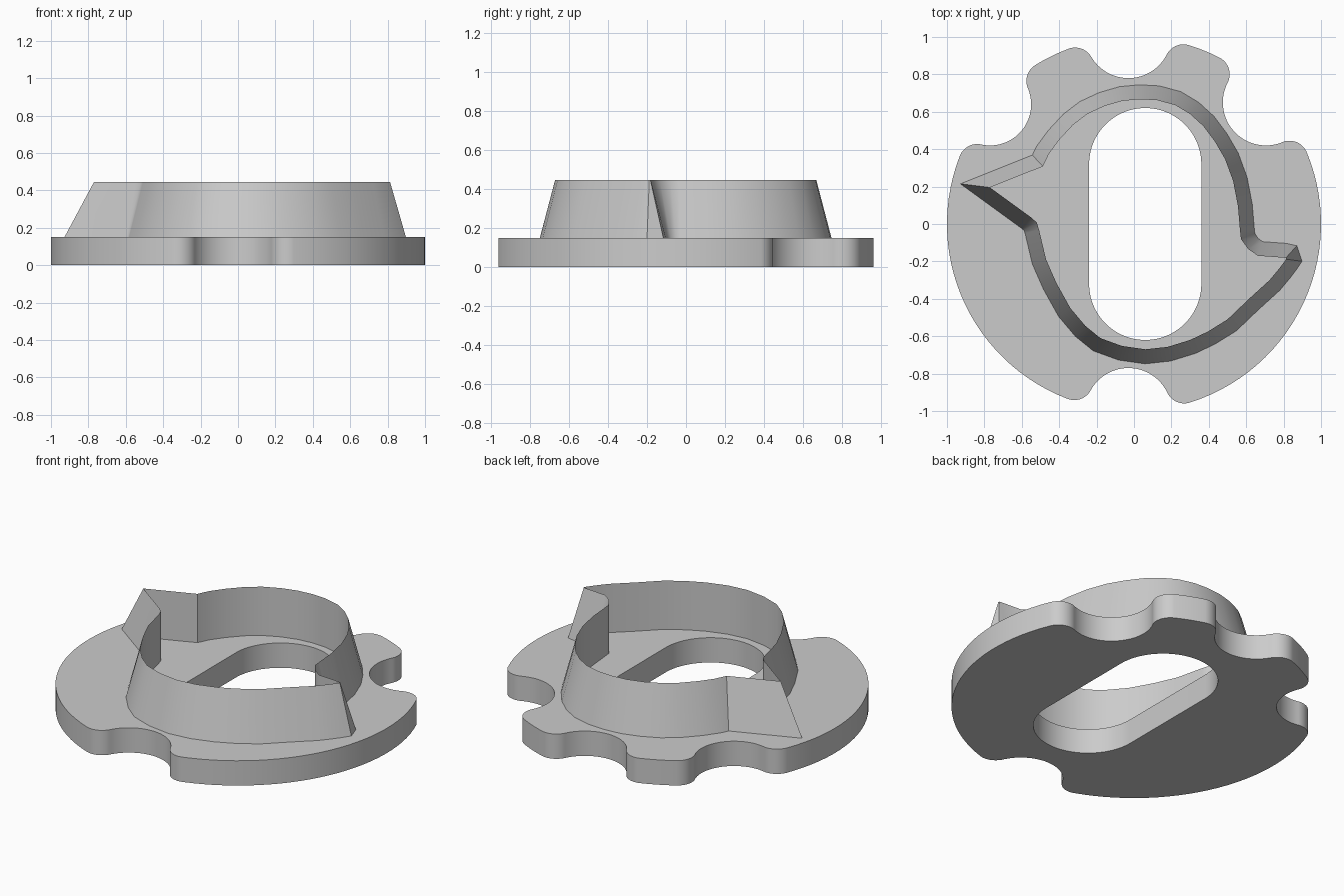
import bpy, bmesh
from math import cos, sin, acos, atan2, hypot, tau, pi, ceil, radians
from mathutils import Vector

cube = bpy.data.objects.get("Cube")
if cube:
    bpy.data.objects.remove(cube, do_unlink=True)

PLATE_TOP = 0.15
WALL_TOP = 0.445
WALL_WIDTH = 0.077

grey = bpy.data.materials.new("light_grey")
grey.use_nodes = True
grey.diffuse_color = (0.6, 0.6, 0.6, 1)
grey.node_tree.nodes["Principled BSDF"].inputs["Base Color"].default_value = grey.diffuse_color


def finish(bm, name):
    bmesh.ops.recalc_face_normals(bm, faces=bm.faces[:])
    mesh = bpy.data.meshes.new(name)
    bm.to_mesh(mesh)
    bm.free()
    obj = bpy.data.objects.new(name, mesh)
    bpy.context.collection.objects.link(obj)
    mesh.materials.append(grey)
    bpy.ops.object.select_all(action='DESELECT')
    obj.select_set(True)
    bpy.context.view_layer.objects.active = obj
    bpy.ops.object.shade_smooth_by_angle(angle=radians(32))
    return obj


def arc(centre, radius, start, end, ccw=True):
    """Points along an arc, leaving out the last one."""
    sweep = (end - start) % tau
    if not ccw:
        sweep -= tau
    n = max(8, ceil(abs(sweep) / 0.06))
    return [Vector((centre[0] + radius * cos(start + sweep * i / n),
                    centre[1] + radius * sin(start + sweep * i / n))) for i in range(n)]


def notched_disc(notches, fillet=0.1):
    """Unit circle with round bites, each blended by tangent fillets."""
    inner = 1 - fillet
    bites = []
    for x, y, r in notches:
        d, t = hypot(x, y), atan2(y, x)
        half = acos((inner ** 2 + d ** 2 - (r + fillet) ** 2) / (2 * inner * d))
        bites.append((x, y, r, t - half, t + half))
    pts = []
    for i, (x, y, r, a, b) in enumerate(bites):
        ca = (inner * cos(a), inner * sin(a))
        cb = (inner * cos(b), inner * sin(b))
        to_a = atan2(ca[1] - y, ca[0] - x)
        to_b = atan2(cb[1] - y, cb[0] - x)
        pts += arc(ca, fillet, a, to_a + pi)
        pts += arc((x, y), r, to_a, to_b, ccw=False)
        pts += arc(cb, fillet, to_b + pi, b)
        pts += arc((0, 0), 1, b, bites[(i + 1) % len(bites)][3])
    return pts


def offset(pts, width):
    """Mitred outward offset of a counterclockwise loop."""
    out = []
    for i, p in enumerate(pts):
        d1 = (p - pts[i - 1]).normalized()
        d2 = (pts[(i + 1) % len(pts)] - p).normalized()
        n1, n2 = Vector((d1.y, -d1.x)), Vector((d2.y, -d2.x))
        out.append(p + (n1 + n2) * width / (1 + n1.dot(n2)))
    return out


def ring(bm, pts, z):
    return [bm.verts.new((p.x, p.y, z)) for p in pts]


# Base plate: notched disc with a rounded slot through it
outline = notched_disc([(0.705, 0.65, 0.23), (-0.03, 1.01, 0.23),
                        (-0.77, 0.64, 0.22), (-0.03, -1.0, 0.23)])
slot = arc((0.06, 0.32), 0.3, 0, pi) + [Vector((-0.24, 0.32))]
slot += arc((0.06, -0.32), 0.3, pi, tau) + [Vector((0.36, -0.32))]
bm = bmesh.new()
edges = []
for loop in (outline, slot):
    vs = ring(bm, loop, 0)
    edges += [bm.edges.new((vs[i - 1], v)) for i, v in enumerate(vs)]
bmesh.ops.triangle_fill(bm, edges=edges, use_beauty=True, normal=(0, 0, 1))
result = bmesh.ops.extrude_face_region(bm, geom=bm.faces[:])
top = [g for g in result["geom"] if isinstance(g, bmesh.types.BMVert)]
bmesh.ops.translate(bm, verts=top, vec=(0, 0, PLATE_TOP))
finish(bm, "base_plate")

# Cutting wall: upright inside, sloping outside, knife edge on top
path = [
    # pointed spike and its lower root
    (-.77, .195), (-.55, .035), (-.52, .008), (-.508, -.03),
    # lower curve
    (-.47, -.19), (-.415, -.315), (-.34, -.45), (-.26, -.545), (-.18, -.61),
    (-.065, -.652), (.06, -.67), (.18, -.657), (.3, -.62), (.395, -.575),
    (.5, -.51), (.615, -.4), (.725, -.3),
    # rounded hook
    (.775, -.24), (.805, -.2), (.813, -.188), (.811, -.182), (.802, -.18),
    (.663, -.17), (.61, -.134), (.572, -.08), (.567, -.037),
    # upper curve
    (.556, .095), (.53, .23), (.487, .347), (.433, .44), (.37, .524),
    (.3, .588), (.22, .636), (.123, .662), (.03, .667), (-.064, .658),
    (-.16, .63), (-.25, .588), (-.326, .53), (-.4, .45), (-.455, .375),
    (-.487, .308),
]
inner = [Vector(p) for p in path]
outer = offset(inner, WALL_WIDTH)
bm = bmesh.new()
rings = [ring(bm, inner, PLATE_TOP), ring(bm, outer, PLATE_TOP), ring(bm, inner, WALL_TOP)]
for k in range(3):
    a, b = rings[k], rings[(k + 1) % 3]
    for i in range(len(a)):
        bm.faces.new((a[i - 1], a[i], b[i], b[i - 1]))
finish(bm, "cutting_wall")
